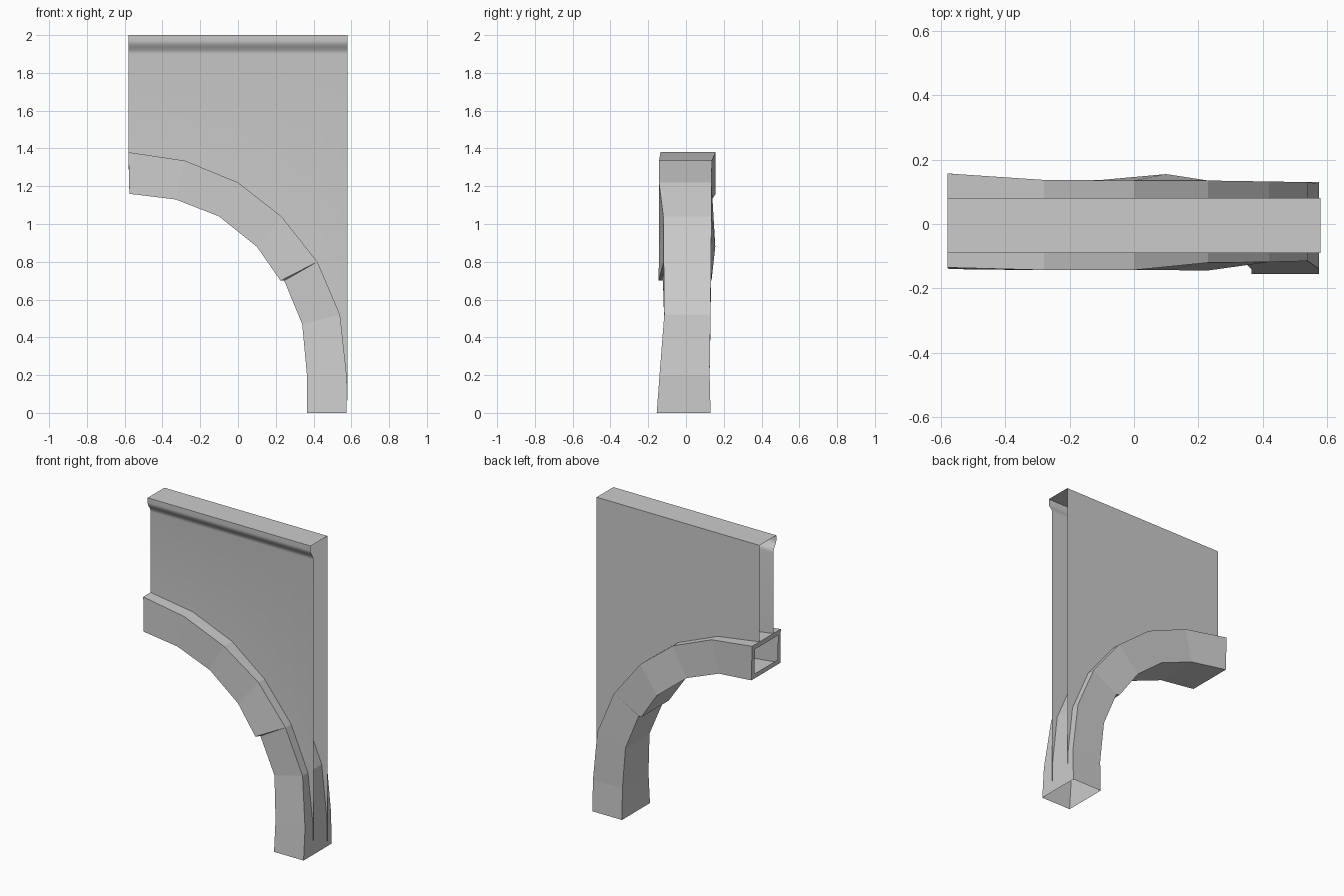
import bpy
import math

default_cube = bpy.data.objects.get("Cube")
if default_cube:
    bpy.data.objects.remove(default_cube, do_unlink=True)

# Single plain stone colour
stone = bpy.data.materials.new("light_grey_stone")
stone.use_nodes = True
grey = (0.6, 0.6, 0.6, 1)
stone.diffuse_color = grey
stone.node_tree.nodes["Principled BSDF"].inputs["Base Color"].default_value = grey


def add_part(name, verts, faces):
    """Create a mesh object from generated vertices and faces."""
    mesh = bpy.data.meshes.new(name)
    mesh.from_pydata(verts, [], faces)
    mesh.materials.append(stone)
    mesh.update()
    part = bpy.data.objects.new(name, mesh)
    bpy.context.collection.objects.link(part)
    return part


def skin(sections, closed):
    """Join consecutive cross-sections with quads."""
    size = len(sections[0])
    verts = [point for section in sections for point in section]
    faces = []
    for row in range(len(sections) - 1):
        for col in range(size if closed else size - 1):
            a, b = row * size + col, row * size + (col + 1) % size
            faces.append((a, b, b + size, a + size))
    return verts, faces


# Arch stations: outer (x, z), inner (x, z), front y (outer, inner), back y (outer, inner)
stations = [
    ((-.58, 1.38), (-.575, 1.16), (-.135, -.14), (.157, .157)),
    ((-.28, 1.335), (-.33, 1.13), (-.143, -.143), (.137, .137)),
    ((0, 1.22), (-.1, 1.04), (-.143, -.143), (.135, .137)),
    ((.23, 1.04), (.1, .88), (-.12, -.143), (.135, .155)),
    ((.42, .8), (.225, .7), (-.118, -.145), (.132, .135)),
    ((.42, .8), (.245, .7), (-.118, -.122), (.132, .132)),
    ((.54, .52), (.34, .47), (-.115, -.115), (.13, .13)),
    ((.575, .2), (.365, .2), (-.14, -.14), (.125, .125)),
    ((.575, 0), (.365, 0), (-.155, -.155), (.13, .13)),
]

# Hollow arch rib, open at the foot, with a narrow rim at the crown end
sections = []
for (ox, oz), (ix, iz), front, back in stations:
    sections.append([(ox, front[0], oz), (ox, back[0], oz),
                     (ix, back[1], iz), (ix, front[1], iz)])
rim_width = .03
rim = []
for x, y, z in sections[0]:
    rim.append((x, y - math.copysign(rim_width, y),
                z - math.copysign(rim_width, z - 1.27)))
add_part("arch_rib", *skin([rim] + sections, True))

# Wall profile: plain front, swept cornice lip, flat top and plain back
wall_front, lip_front, wall_back = -.06, -.09, .08
cornice_low, cornice_high, top = 1.9, 1.97, 2
profile = []
steps = 8
for i in range(steps + 1):
    t = i / steps
    ease = (1 - math.cos(math.pi * t)) / 2
    profile.append((wall_front + (lip_front - wall_front) * ease,
                    cornice_low + (cornice_high - cornice_low) * t))
profile += [(lip_front, top), (wall_back, top)]

# Open-ended wall shell whose lower edge follows the arch
foot_line = [s[0] for s in stations[:5] + stations[6:8]] + [(.58, .01)]
columns = []
for x, z in foot_line:
    low = max(z - .015, .01)
    columns.append([(x, wall_front, low)] + [(x, y, h) for y, h in profile]
                   + [(x, wall_back, low)])
verts, faces = skin(columns, False)
wall = add_part("spandrel_wall", verts, [face[::-1] for face in faces])

bpy.ops.object.select_all(action="DESELECT")
wall.select_set(True)
bpy.context.view_layer.objects.active = wall
bpy.ops.object.shade_smooth_by_angle(angle=math.radians(40))
